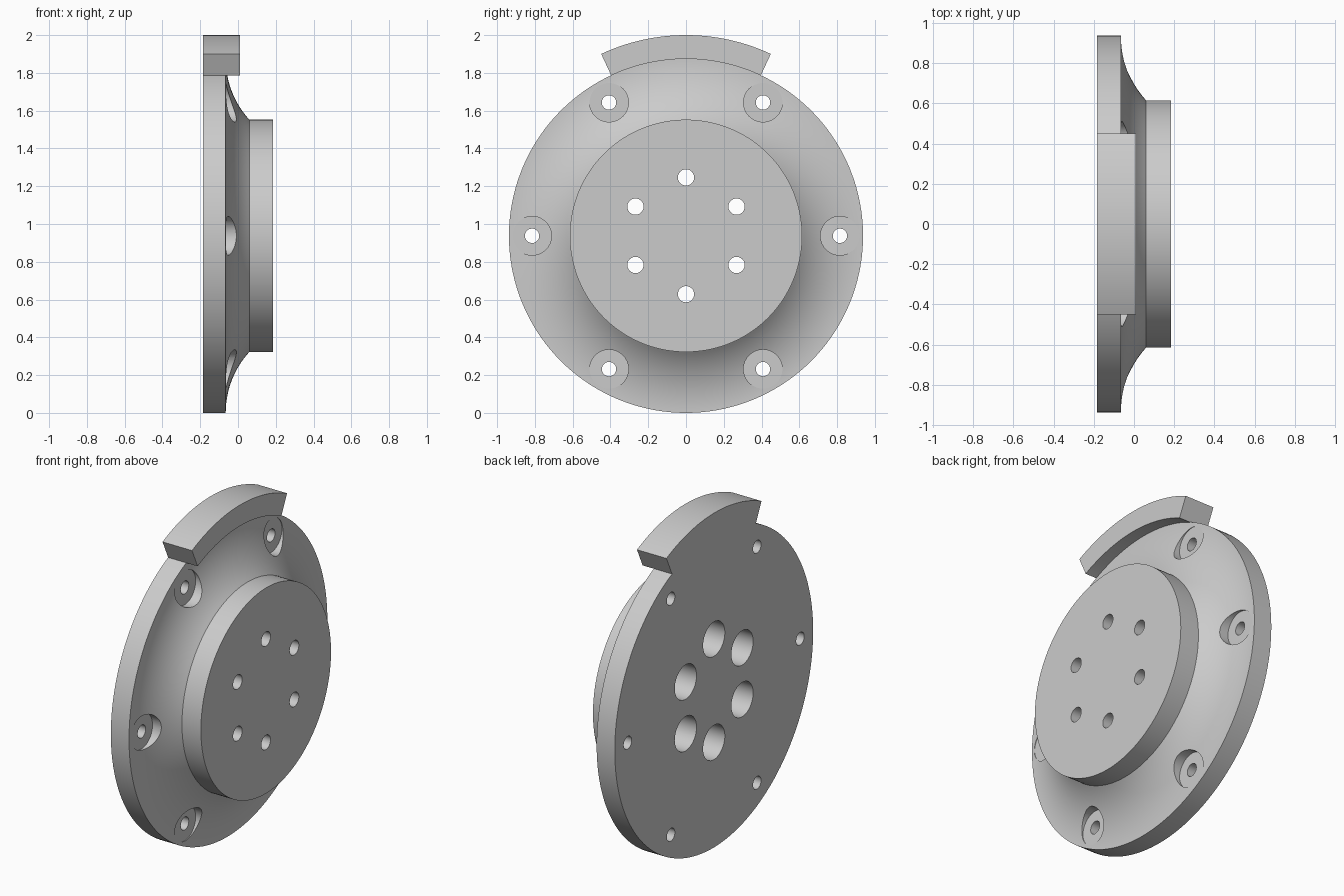
import bpy
import bmesh
from math import sin, cos, pi, radians, sqrt

cube = bpy.data.objects.get("Cube")
if cube:
    bpy.data.objects.remove(cube, do_unlink=True)

R_DISC, R_BOSS, R_TAB = 0.9375, 0.615, 1.0625
X_BACK, X_RIM, X_STEP, X_FACE = -0.185, -0.065, 0.06, 0.185
CENTRE_Z = R_DISC

metal = bpy.data.materials.new("plain_grey")
metal.use_nodes = True
GREY = (0.6, 0.6, 0.6, 1.0)
metal.diffuse_color = GREY
metal.node_tree.nodes["Principled BSDF"].inputs["Base Color"].default_value = GREY


def lathe(bm, profile, segments, y=0.0, z=CENTRE_Z):
    """Revolve (x, radius) points about an x-parallel axis and cap both ends."""
    rings = [[bm.verts.new((x, y + r * cos(2 * pi * i / segments),
                            z + r * sin(2 * pi * i / segments)))
              for i in range(segments)] for x, r in profile]
    for a, b in zip(rings, rings[1:]):
        for i in range(segments):
            j = (i + 1) % segments
            bm.faces.new((a[i], a[j], b[j], b[i]))
    bm.faces.new(rings[0])
    bm.faces.new(rings[-1])


def finish(name, bm):
    bmesh.ops.recalc_face_normals(bm, faces=bm.faces)
    mesh = bpy.data.meshes.new(name)
    bm.to_mesh(mesh)
    bm.free()
    mesh.materials.append(metal)
    obj = bpy.data.objects.new(name, mesh)
    bpy.context.collection.objects.link(obj)
    return obj


def activate(obj):
    bpy.ops.object.select_all(action='DESELECT')
    obj.select_set(True)
    bpy.context.view_layer.objects.active = obj


# Flange: flat back, straight rim, concave sweep up to the raised boss
drop, rise = R_DISC - R_BOSS, X_STEP - X_RIM
arc_r = (drop ** 2 + rise ** 2) / (2 * rise)
profile = [(X_BACK, R_DISC)]
for i in range(25):
    d = drop * i / 24
    profile.append((X_RIM + arc_r - sqrt(arc_r ** 2 - d ** 2), R_DISC - d))
profile.append((X_FACE, R_BOSS))
bm = bmesh.new()
lathe(bm, profile, 144)
flange = finish("flange", bm)

# Stepped bolt holes: outer ones recessed from the front, inner from the back
bm = bmesh.new()
outer_hole = [(-0.3, 0.038), (-0.067, 0.038), (-0.067, 0.103), (0.3, 0.103)]
inner_hole = [(-0.3, 0.103), (X_STEP, 0.103), (X_STEP, 0.043), (0.3, 0.043)]
for k in range(6):
    for hole, radius, turn in ((outer_hole, 0.815, 0), (inner_hole, 0.309, 30)):
        a = radians(60 * k + turn)
        lathe(bm, hole, 40, radius * cos(a), CENTRE_Z + radius * sin(a))
cutter = finish("hole_cutter", bm)
cutter.hide_render = True

cut = flange.modifiers.new("holes", 'BOOLEAN')
cut.operation = 'DIFFERENCE'
cut.solver = 'EXACT'
cut.object = cutter
activate(flange)
bpy.ops.object.modifier_apply(modifier=cut.name)
bpy.data.objects.remove(cutter, do_unlink=True)

# Curved tab on top of the rim
bm = bmesh.new()
angles = [radians(-25 + 50 * i / 32) for i in range(33)]
outline = [(R_TAB, a) for a in angles] + [(R_DISC - 0.001, a) for a in reversed(angles)]
face = bm.faces.new([bm.verts.new((X_BACK, r * sin(a), CENTRE_Z + r * cos(a)))
                     for r, a in outline])
new = bmesh.ops.extrude_face_region(bm, geom=[face])["geom"]
bmesh.ops.translate(bm, vec=(0.195, 0, 0),
                    verts=[v for v in new if isinstance(v, bmesh.types.BMVert)])
tab = finish("top_tab", bm)

for part in (flange, tab):
    activate(part)
    bpy.ops.object.shade_smooth_by_angle(angle=radians(30))
